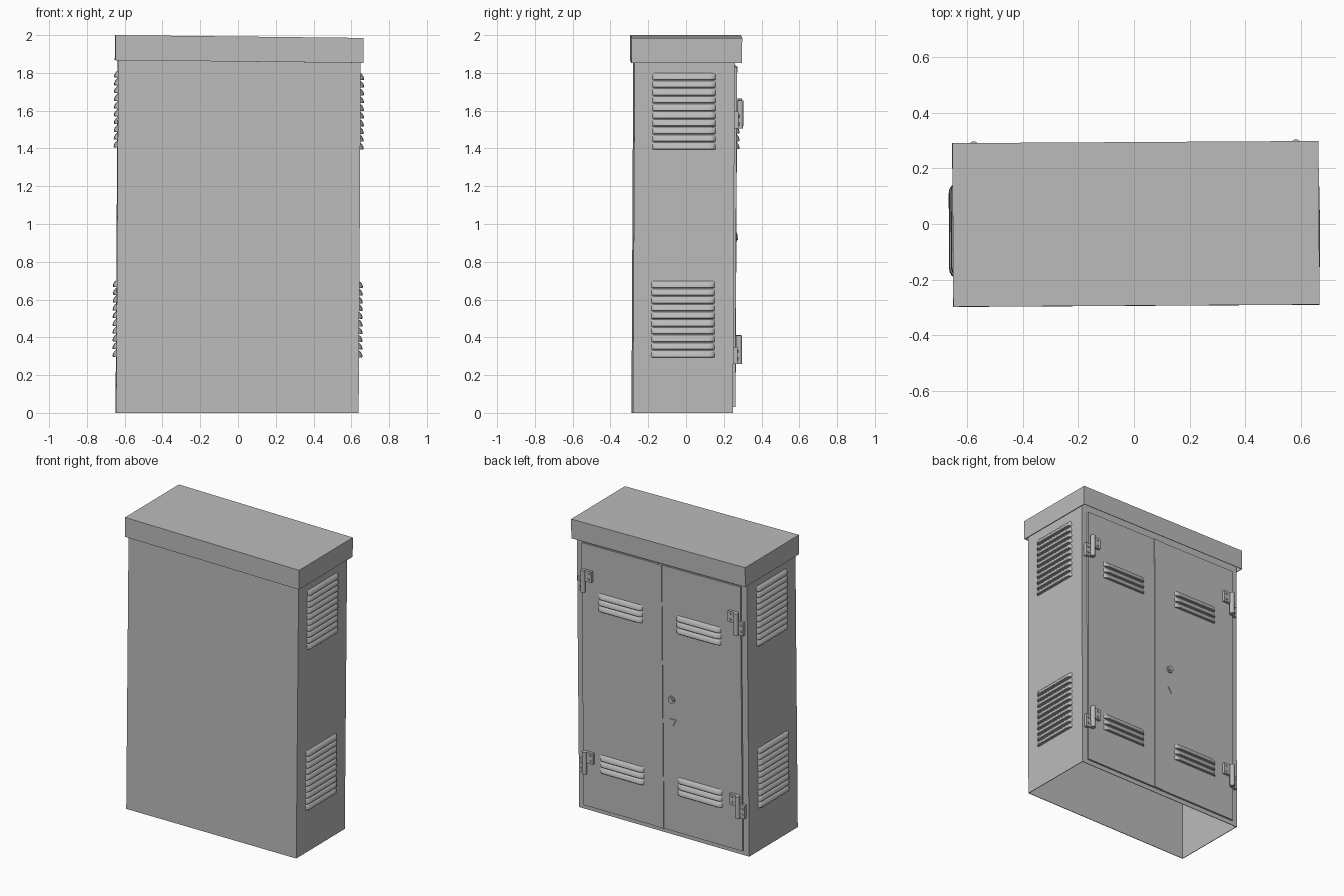
import bpy
import bmesh
import math
from mathutils import Matrix, Vector

cube = bpy.data.objects.get("Cube")
if cube:
    bpy.data.objects.remove(cube, do_unlink=True)

# Painted metal
GREY = 0.5
metal = bpy.data.materials.new("grey painted metal")
metal.use_nodes = True
metal.diffuse_color = (GREY, GREY, GREY, 1)
shader = metal.node_tree.nodes["Principled BSDF"]
shader.inputs["Base Color"].default_value = (GREY, GREY, GREY, 1)
shader.inputs["Roughness"].default_value = 0.6

HALF_W, FRONT, BACK = 0.642, -0.28, 0.25
DOOR_FACE = BACK + 0.012


def lean(p):
    """The slightly crooked stance shared by all parts."""
    return Vector((p.x - 0.005 + 0.006 * p.z - 0.006 * p.y,
                   p.y - 0.005 + 0.006 * p.x + 0.005 * p.z,
                   p.z - 0.0057 * p.x * p.z))


def finish(name, bm, smooth=False, fix_normals=True):
    if fix_normals:
        bmesh.ops.recalc_face_normals(bm, faces=bm.faces)
    for v in bm.verts:
        v.co = lean(v.co)
    mesh = bpy.data.meshes.new(name)
    bm.to_mesh(mesh)
    bm.free()
    mesh.materials.append(metal)
    obj = bpy.data.objects.new(name, mesh)
    bpy.context.collection.objects.link(obj)
    if smooth:
        bpy.ops.object.select_all(action="DESELECT")
        obj.select_set(True)
        bpy.context.view_layer.objects.active = obj
        bpy.ops.object.shade_smooth_by_angle(angle=math.radians(35))
    return obj


def add_box(bm, x, y, z):
    lo, hi = Vector((x[0], y[0], z[0])), Vector((x[1], y[1], z[1]))
    m = Matrix.Translation((lo + hi) / 2) @ Matrix.Diagonal((*(hi - lo), 1))
    bmesh.ops.create_cube(bm, size=1, matrix=m)


def add_rod(bm, centre, radius, length, axis="Z", sides=16):
    turn = Matrix.Rotation(math.radians(-90), 4, "X") if axis == "Y" else Matrix()
    bmesh.ops.create_cone(bm, cap_ends=True, segments=sides, radius1=radius,
                          radius2=radius, depth=length,
                          matrix=Matrix.Translation(centre) @ turn)


def shell(name, x, y, z, open_top):
    """Thin sheet-metal box, open below."""
    bm = bmesh.new()
    add_box(bm, x, y, z)
    bmesh.ops.recalc_face_normals(bm, faces=bm.faces)
    gone = [f for f in bm.faces
            if f.normal.z < -0.5 or (open_top and f.normal.z > 0.5)]
    bmesh.ops.delete(bm, geom=gone, context="FACES_ONLY")
    obj = finish(name, bm, fix_normals=False)
    mod = obj.modifiers.new("sheet thickness", "SOLIDIFY")
    mod.thickness = 0.006
    mod.offset = -1


# Louver profile: outward depth and height, as fractions
PROFILE = ((0, 1), (0.4, 0.85), (0.78, 0.58), (0.97, 0.28), (1, 0.08), (0.85, 0), (0, 0))
STATIONS = ((0, 0), (0.02, 0.55), (0.06, 0.92), (0.1, 1),
            (0.9, 1), (0.94, 0.92), (0.98, 0.55), (1, 0))


def vent(name, place, start, end, bottom, top, count, depth):
    """Stack of pressed louvers; place maps (along, out, up) to a point."""
    bm = bmesh.new()
    pitch = (top - bottom) / count
    for i in range(count):
        rows = [[bm.verts.new(place(start + (end - start) * u, depth * out * s - 0.001,
                                    bottom + pitch * (i + 0.9 * h)))
                 for out, h in PROFILE] for u, s in STATIONS]
        for a, b in zip(rows, rows[1:]):
            for j in range(len(PROFILE) - 1):
                bm.faces.new((a[j], a[j + 1], b[j + 1], b[j]))
    finish(name, bm, smooth=True)


# Cabinet walls and roof cap
shell("cabinet_body", (-HALF_W, HALF_W), (FRONT, BACK), (0, 1.95), True)
shell("roof_cap", (-0.657, 0.657), (-0.298, 0.289), (1.86, 1.9925), False)

# Double doors and the overlapping centre strip
for name, x in (("left_door", (0.03, 0.6)), ("right_door", (-0.6, 0.024))):
    bm = bmesh.new()
    add_box(bm, x, (BACK - 0.002, DOOR_FACE), (0.03, 1.835))
    finish(name, bm)
bm = bmesh.new()
add_box(bm, (-0.008, 0.052), (DOOR_FACE - 0.002, DOOR_FACE + 0.005), (0.03, 1.835))
finish("door_centre_strip", bm)

# Side vents
for side, sign in (("left", 1), ("right", -1)):
    def on_side(a, out, up):
        return Vector((sign * (HALF_W + out), a, up))
    for level, z in (("lower", 0.295), ("upper", 1.4)):
        vent(f"{side}_{level}_side_vent", on_side, -0.185, 0.15, z, z + 0.41, 10, 0.02)


def on_door(a, out, up):
    return Vector((a, DOOR_FACE + out, up))


# Door vents
for side, x in (("left", 0.14), ("right", -0.45)):
    for level, z in (("lower", 0.29), ("upper", 1.4)):
        vent(f"{side}_{level}_door_vent", on_door, x, x + 0.335, z, z + 0.125, 3, 0.018)

# Hinges: a low leaf on the frame, a high leaf on the door, a pin between
for side, sign in (("left", 1), ("right", -1)):
    for level, z in (("lower", 0.26), ("upper", 1.51)):
        bm = bmesh.new()

        def span(a, b):
            return sorted((sign * a, sign * b))

        add_box(bm, span(0.575, 0.625), (BACK - 0.002, 0.272), (z, z + 0.09))
        add_box(bm, span(0.515, 0.575), (BACK, 0.28), (z + 0.075, z + 0.15))
        add_rod(bm, (sign * 0.578, 0.281, z + 0.075), 0.016, 0.15)
        for dz in (0.025, 0.065):
            add_rod(bm, (sign * 0.608, 0.274, z + dz), 0.008, 0.008, "Y", 8)
            add_rod(bm, (sign * 0.535, 0.282, z + dz + 0.068), 0.008, 0.008, "Y", 8)
        finish(f"{side}_{level}_hinge", bm, smooth=True)

# Round lock with a raised core
bm = bmesh.new()
add_rod(bm, (-0.075, DOOR_FACE + 0.004, 0.93), 0.024, 0.01, "Y", 24)
add_rod(bm, (-0.075, DOOR_FACE + 0.009, 0.93), 0.014, 0.012, "Y", 16)
finish("door_lock", bm, smooth=True)

# Small triangular key cover
bm = bmesh.new()
add_rod(bm, (-0.085, DOOR_FACE + 0.002, 0.785), 0.028, 0.008, "Y", 3)
finish("key_cover", bm)
